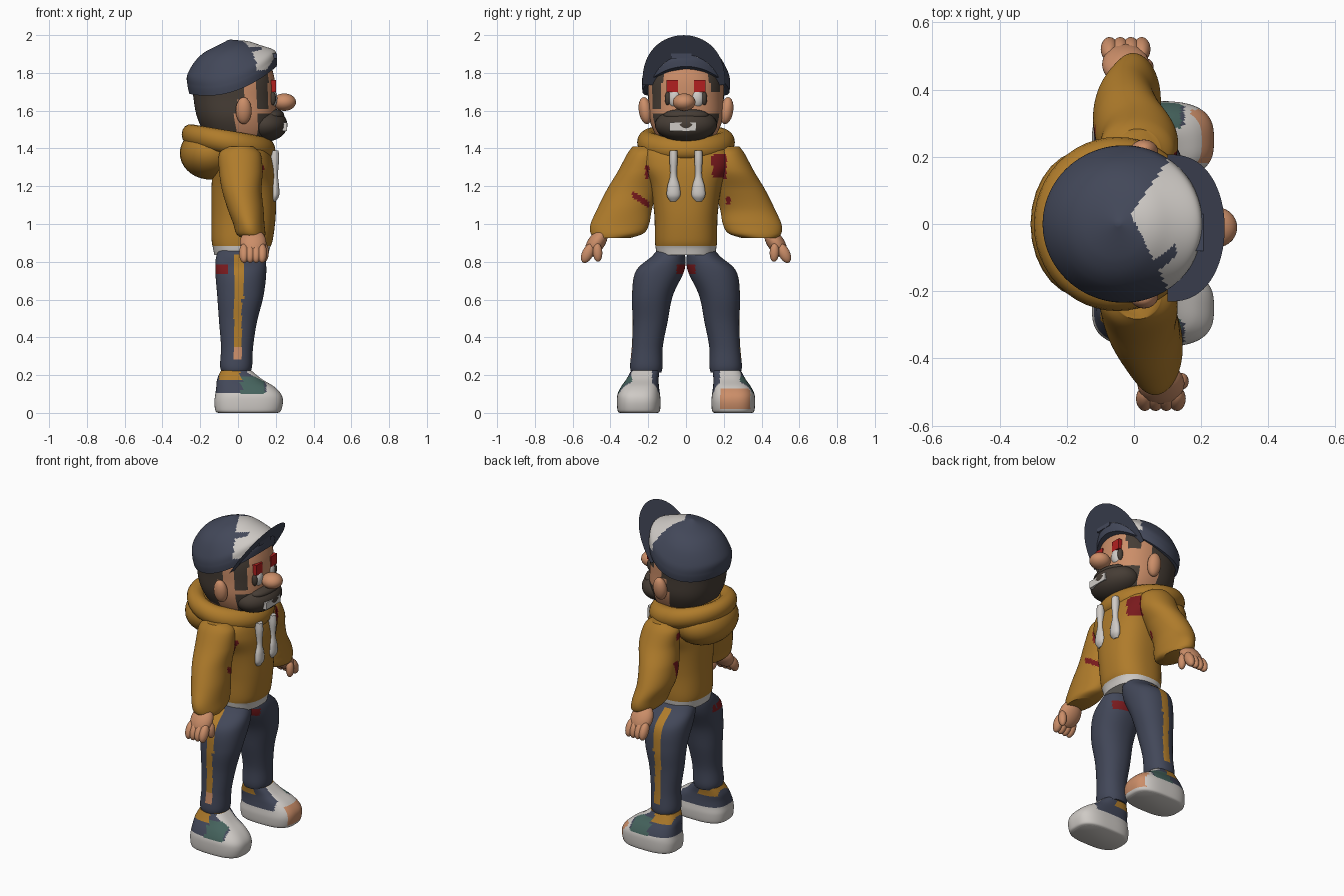
import bpy, bmesh, math
from mathutils import Matrix

cube = bpy.data.objects.get("Cube")
if cube:
    bpy.data.objects.remove(cube, do_unlink=True)


def material(name, r, g, b):
    m = bpy.data.materials.new(name)
    m.use_nodes = True
    m.diffuse_color = (r, g, b, 1)
    bsdf = m.node_tree.nodes["Principled BSDF"]
    bsdf.inputs["Base Color"].default_value = (r, g, b, 1)
    bsdf.inputs["Roughness"].default_value = 0.9
    return m


slate = material("slate blue", 0.055, 0.064, 0.1)
ochre = material("ochre cloth", 0.43, 0.2, 0.024)
white = material("off white", 0.62, 0.59, 0.56)
skin = material("skin", 0.6, 0.27, 0.14)
brown = material("dark brown hair", 0.062, 0.047, 0.036)
red = material("bright red", 0.45, 0.014, 0.014)
maroon = material("dark red", 0.19, 0.01, 0.012)
teal = material("dark teal", 0.06, 0.125, 0.11)


def finish(name, bm, mats, rule=None):
    bmesh.ops.recalc_face_normals(bm, faces=bm.faces)
    for f in bm.faces:
        f.smooth = True
        if rule:
            f.material_index = mats.index(rule(f.calc_center_median()))
    me = bpy.data.meshes.new(name)
    bm.to_mesh(me)
    bm.free()
    for m in mats:
        me.materials.append(m)
    ob = bpy.data.objects.new(name, me)
    bpy.context.collection.objects.link(ob)
    bpy.context.view_layer.objects.active = ob
    bpy.ops.object.select_all(action='DESELECT')
    ob.select_set(True)
    bpy.ops.object.shade_smooth_by_angle(angle=math.radians(50))


def loft(name, rings, mats, rule=None, power=2.0, lean=(0, 0), n=64, steps=8):
    """Smooth skin over level ovals given as (z, x min, x max, y centre, y radius)."""
    bm = bmesh.new()
    pts = [rings[0]] + rings + [rings[-1]]
    rows = []
    for i in range(1, len(pts) - 2):
        p0, p1, p2, p3 = pts[i - 1:i + 3]
        last = i == len(pts) - 3
        for k in range(steps + last):
            t = k / steps
            rows.append([0.5 * (2 * b + (c - a) * t + (2 * a - 5 * b + 4 * c - d) * t * t
                                + (3 * b - a - 3 * c + d) * t ** 3)
                         for a, b, c, d in zip(p0, p1, p2, p3)])
    loops = []
    for z, x0, x1, cy, ry in rows:
        loop = []
        for j in range(n):
            a = math.tau * (j + 0.5) / n
            ca, sa = math.cos(a), math.sin(a)
            x = (x0 + x1) / 2 + (x1 - x0) / 2 * math.copysign(abs(ca) ** (2 / power), ca)
            y = cy + ry * math.copysign(abs(sa) ** (2 / power), sa)
            loop.append(bm.verts.new((x, y, z + lean[0] * x + lean[1] * x * x)))
        loops.append(loop)
    for a, b in zip(loops, loops[1:]):
        for j in range(n):
            bm.faces.new((a[j], a[j - 1], b[j - 1], b[j]))
    bm.faces.new(loops[0])
    bm.faces.new(loops[-1])
    finish(name, bm, mats, rule)


def ball(name, loc, radii, mat, tilt=0.0):
    bm = bmesh.new()
    m = Matrix.Translation(loc) @ Matrix.Rotation(tilt, 4, 'X') @ Matrix.Diagonal((*radii, 1))
    bmesh.ops.create_uvsphere(bm, u_segments=28, v_segments=18, radius=1, matrix=m)
    finish(name, bm, [mat])


def box(name, loc, size, mat):
    bm = bmesh.new()
    m = Matrix.Translation(loc) @ Matrix.Diagonal((*size, 1))
    bmesh.ops.create_cube(bm, size=1, matrix=m)
    finish(name, bm, [mat])


# Head with hair at the back, sideburns and bearded jaw
def head_rule(c):
    hair = c.z > 1.48 and c.x < (.03 if c.z > 1.66 else -.01)
    sideburn = 0.1 < c.x < 0.16 and c.z > (1.7 if c.y > 0 else 1.61)
    jaw = c.z < 1.585 and c.x > .1
    return brown if hair or sideburn or jaw else skin


loft("head", [(1.38, -.1, .08, 0, .1), (1.47, -.17, .18, 0, .16), (1.56, -.215, .2, 0, .195),
              (1.66, -.235, .2, 0, .2), (1.76, -.24, .195, 0, .2), (1.86, -.18, .17, 0, .17)],
     [skin, brown], head_rule, power=2.3, n=80)
ball("beard", (.14, 0, 1.525), (.122, .165, .09), brown)
ball("moustache", (.185, 0, 1.575), (.06, .12, .035), brown)
ball("nose", (.245, -.01, 1.645), (.062, .06, .046), skin)
box("teeth", (.247, -.018, 1.515), (.024, .14, .044), white)
for s in (-1, 1):
    side = "left" if s > 0 else "right"
    ball(side + "_ear", (.03, s * .215, 1.6), (.042, .035, .072), skin, s * -.15)
    ball(side + "_eye", (.178, s * .06, 1.665), (.03, .036, .05), white)
    ball(side + "_pupil", (.183, s * .097, 1.665), (.018, .015, .036), brown)
    box(side + "_brow", (.187, s * .072, 1.73), (.026, .06, .064), red)


# Cap with pale panel above the brim
def brim_height(x):
    return 1.86 + (x - .18) * 1.55


def cap_rule(c):
    patch = abs(c.x - .09) < .035 and abs(c.y + .105 - (c.x - .09) * .8) < .02
    panel = c.x > -.01 + (.7 if c.y > .03 else .5) * abs(c.y - .03)
    above = c.z > max(1.815, brim_height(c.x))
    return white if panel and above and not patch else slate


loft("cap", [(1.71, -.258, .205, 0, .23), (1.755, -.268, .205, 0, .234), (1.81, -.268, .19, 0, .224),
             (1.895, -.222, .11, 0, .18), (1.95, -.16, .045, 0, .115), (1.99, -.055, -.04, 0, .006)],
     [slate, white], cap_rule, lean=(.373, 1.137), n=112, steps=14)
box("cap_front_tab", (.192, -.025, 1.89), (.03, .11, .025), slate)

# Thin upturned brim
bm = bmesh.new()
rows = []
for i in range(33):
    t = math.pi * (i / 32 - .5)
    row = []
    for k in range(7):
        x = .1 + (.065 + .0175 * k) * math.cos(t) ** .8
        y = -.012 + (.15 + .0115 * k) * math.sin(t)
        row.append(bm.verts.new((x, y, brim_height(x))))
    rows.append(row)
for a, b in zip(rows, rows[1:]):
    for k in range(6):
        bm.faces.new((a[k], a[k + 1], b[k + 1], b[k]))
finish("cap_brim", bm, [slate])


# Hooded top: pale hem, and tears shared by the body and the sleeves
def top_rule(c):
    if c.z < .885:
        return white
    if c.x > 0:
        tear = (.14 < c.y < .215 and 1.24 < c.z < 1.37
                or -.217 < c.y < -.195 and 1.24 < c.z < 1.31
                or abs(c.y + .24) < .045 and abs(c.z - 1.13 + (c.y + .24) * .6) < .018
                or abs(c.y - .225) < .012 and 1.1 < c.z < 1.15)
    else:
        tear = (abs(c.y - .25 - (c.z - 1.14) * .3) < .025 and abs(c.z - 1.14) < .055
                or .17 < c.y < .24 and abs(c.z - 1.335) < .022)
    return maroon if tear else ochre


cloth = [ochre, white, maroon]
loft("hoodie_body", [(.835, -.125, .16, 0, .152), (.87, -.132, .168, 0, .16), (.92, -.14, .185, 0, .165),
                     (1.05, -.14, .2, 0, .168), (1.2, -.14, .2, 0, .19), (1.31, -.13, .19, 0, .24),
                     (1.4, -.11, .16, 0, .22), (1.45, -.08, .1, 0, .1)],
     cloth, top_rule, power=2.4, n=80)
ball("hood_bag", (-.145, 0, 1.375), (.163, .22, .14), ochre)

# Rolled collar, higher at the back
bm = bmesh.new()
rows = []
for i in range(48):
    a = math.tau * i / 48
    row = []
    for j in range(16):
        b = math.tau * j / 16
        r = .056 * math.cos(b)
        x = -.05 + (.192 + r) * math.cos(a)
        y = (.203 + r) * math.sin(a)
        row.append(bm.verts.new((x, y, 1.433 - .17 * (x + .05) + .062 * math.sin(b))))
    rows.append(row)
for i in range(48):
    for j in range(16):
        bm.faces.new((rows[i][j], rows[i - 1][j], rows[i - 1][j - 1], rows[i][j - 1]))
finish("hood_collar", bm, [ochre])

for s in (-1, 1):
    side = "left" if s > 0 else "right"
    # Drawstring
    y = s * .066
    loft(side + "_drawstring", [(1.12, .18, .2, y, .018), (1.15, .175, .218, y, .036),
                                (1.2, .175, .218, y, .033), (1.26, .175, .212, y, .018),
                                (1.34, .17, .218, y, .022), (1.39, .17, .215, y, .02)], [white], n=16)

    # Baggy sleeve
    d = -.065 if s > 0 else 0.0
    loft(side + "_sleeve", [(1.41, -.06, .08, s * .215, .068), (1.37, -.1, .12, s * .222, .09),
                            (1.28, -.1, .13, s * .245, .115), (1.18, -.085 + d / 2, .125 + d / 2, s * .285, .135),
                            (1.08, -.055 + d, .135 + d, s * .325, .145), (1., -.025 + d, .14 + d, s * .35, .155),
                            (.95, -.01 + d, .145 + d, s * .365, .14), (.925, .02 + d, .14 + d, s * .39, .09)],
         cloth, top_rule, n=80, steps=12)

    # Hand with four fingers and a thumb
    hx = -.025 if s > 0 else .08
    ball(side + "_palm", (hx, s * .475, .9), (.07, .045, .085), skin, s * .6)
    for k in range(4):
        ball(side + "_finger_%d" % (k + 1), (hx - .048 + .032 * k, s * .52, .845),
             (.026, .03, .055), skin, s * .45)
    ball(side + "_thumb", (hx + .06, s * .468, .85), (.023, .025, .05), skin, s * -.05)

    # Trouser leg with outer stripe and a hip mark
    def leg_rule(c):
        crotch = s * c.y < .05 and c.x > 0
        hip = s < 0 and c.y < -.1 and -.12 < c.x < -.05
        if abs(c.z - .762) < .022 and (crotch or hip):
            return maroon
        stripe = s * c.y > .17 and -.022 < c.x < (.032 if c.z > .6 else .02)
        if stripe and .28 < c.z < .84:
            return skin if s < 0 and c.z < .35 else ochre
        return slate

    loft(side + "_leg", [(.88, -.09, .11, s * .08, .06), (.83, -.115, .14, s * .092, .088),
                         (.75, -.12, .15, s * .138, .128), (.62, -.11, .135, s * .178, .108),
                         (.48, -.1, .1, s * .19, .092), (.35, -.09, .08, s * .205, .082),
                         (.25, -.095, .075, s * .21, .086), (.215, -.085, .065, s * .21, .08)],
         [slate, ochre, maroon, skin], leg_rule, power=2.2, n=96)

    # Shoe with pale sole, toe and tongue
    def shoe_rule(c):
        out = s * c.y > .25
        if s > 0 and c.x > .17 and .18 < c.y < .34 and .02 < c.z < .13:
            return skin
        if out and .02 < c.x < .14 and .1 < c.z < .19 and s * c.y > .285:
            return teal
        tongue = c.x > .05 and abs(s * c.y - .235) < .055
        if c.z < .105 or c.x > .15 or tongue:
            return white
        return ochre if c.z > .175 and -.1 < c.x < .01 else slate

    loft(side + "_shoe", [(0, -.105, .21, s * .25, .1), (.012, -.12, .228, s * .25, .112),
                          (.06, -.125, .238, s * .25, .116), (.1, -.12, .228, s * .25, .112),
                          (.14, -.115, .19, s * .243, .1), (.18, -.11, .125, s * .23, .085),
                          (.225, -.09, .07, s * .215, .075)],
         [slate, white, teal, ochre, skin], shoe_rule, power=2.9, n=80)
